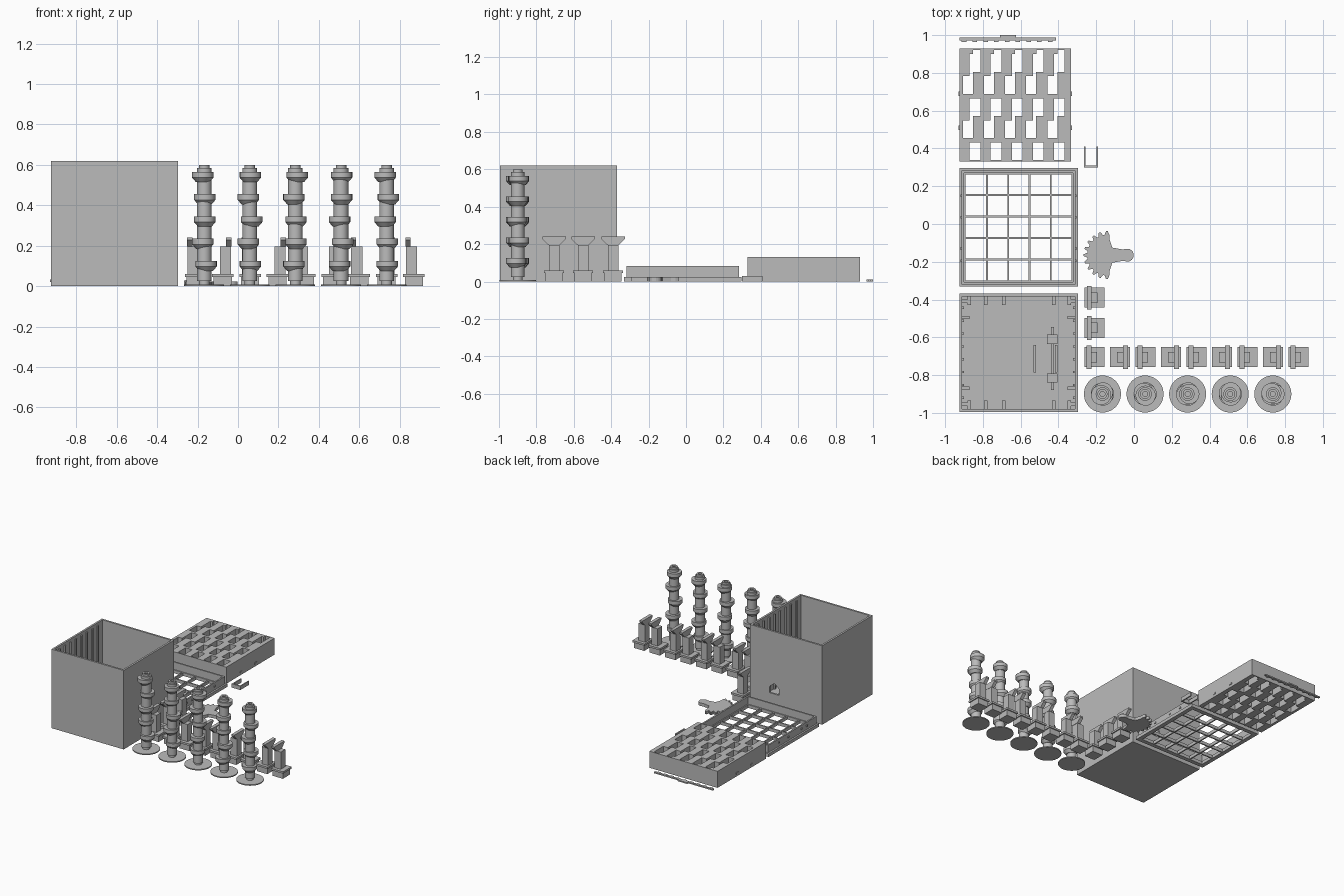
import bpy, bmesh, math
from mathutils import Vector

if "Cube" in bpy.data.objects:
    bpy.data.objects.remove(bpy.data.objects["Cube"])

mat = bpy.data.materials.new("plain_grey")
mat.diffuse_color = (0.5, 0.5, 0.5, 1)
mat.use_nodes = True
mat.node_tree.nodes["Principled BSDF"].inputs["Base Color"].default_value = mat.diffuse_color


def finish(name, bm):
    bmesh.ops.recalc_face_normals(bm, faces=bm.faces)
    me = bpy.data.meshes.new(name)
    bm.to_mesh(me)
    bm.free()
    me.materials.append(mat)
    ob = bpy.data.objects.new(name, me)
    bpy.context.collection.objects.link(ob)
    return ob


def add_box(bm, x0, x1, y0, y1, z0, z1):
    vs = bmesh.ops.create_cube(bm, size=1)["verts"]
    for v in vs:
        v.co = Vector(((x0 + x1) / 2 + v.co.x * (x1 - x0),
                       (y0 + y1) / 2 + v.co.y * (y1 - y0),
                       (z0 + z1) / 2 + v.co.z * (z1 - z0)))


def boxes(name, items):
    bm = bmesh.new()
    for b in items:
        add_box(bm, *b)
    return finish(name, bm)


def add_prism(bm, pts, offset):
    f = bm.faces.new([bm.verts.new(p) for p in pts])
    r = bmesh.ops.extrude_face_region(bm, geom=[f])
    for v in r["geom"]:
        if isinstance(v, bmesh.types.BMVert):
            v.co += Vector(offset)


def add_ring(bm, x0, x1, y0, y1, t, z0, z1):
    add_box(bm, x0, x1, y0, y0 + t, z0, z1)
    add_box(bm, x0, x1, y1 - t, y1, z0, z1)
    add_box(bm, x0, x0 + t, y0 + t, y1 - t, z0, z1)
    add_box(bm, x1 - t, x1, y0 + t, y1 - t, z0, z1)


def add_lathe(bm, profile, x, y, n=24):
    rings = [[bm.verts.new((x + r * math.cos(i * math.tau / n),
                            y + r * math.sin(i * math.tau / n), z)) for i in range(n)]
             for r, z in profile]
    for a, b in zip(rings, rings[1:]):
        for i in range(n):
            j = (i + 1) % n
            bm.faces.new((a[i], a[j], b[j], b[i]))
    bm.faces.new(rings[0])
    bm.faces.new(rings[-1])


# Open case: floor, three walls, back wall with a house-shaped opening
X0, X1, Y0, Y1, H = -0.925, -0.297, -0.995, -0.368, 0.62
T = 0.015
boxes("case_floor", [(X0, X1, Y0, Y1, 0, 0.012)])
boxes("case_walls", [(X0, X0 + T, Y0, Y1, 0.012, H), (X1 - T, X1, Y0, Y1, 0.012, H),
                     (X0 + T, X1 - T, Y0, Y0 + T, 0.012, H)])
back = boxes("case_back_wall", [(X0 + T, X1 - T, Y1 - T, Y1, 0.012, H)])
bm = bmesh.new()
house = [(-0.55, 0.13), (-0.47, 0.13), (-0.47, 0.18), (-0.51, 0.215), (-0.55, 0.18)]
add_prism(bm, [(x, Y1 - 0.05, z) for x, z in house], (0, 0.1, 0))
cutter = finish("opening_cutter", bm)
cutter.hide_render = True
mod = back.modifiers.new("opening", "BOOLEAN")
mod.operation, mod.object = "DIFFERENCE", cutter
bpy.context.view_layer.objects.active = back
bpy.ops.object.modifier_apply(modifier="opening")
bpy.data.objects.remove(cutter)

# Guide ribs standing on the case walls
ribs = []
for x in (-0.872, -0.785, -0.69, -0.425, -0.342):
    ribs.append((x - 0.009, x + 0.009, Y1 - 0.06, Y1 - T, 0.012, 0.06))
    ribs.append((x - 0.009, x + 0.009, Y0 + T, Y0 + 0.06, 0.012, 0.06))
for y in (-0.41, -0.495, -0.87, -0.955):
    ribs.append((X0 + T, X0 + 0.055, y - 0.009, y + 0.009, 0.012, 0.06))
    ribs.append((X1 - 0.055, X1 - T, y - 0.009, y + 0.009, 0.012, 0.06))
for i in range(8):
    y = -0.92 + i * 0.068
    ribs.append((X0 + T, X0 + 0.025, y - 0.006, y + 0.006, 0.012, 0.6))
    ribs.append((X1 - 0.025, X1 - T, y - 0.006, y + 0.006, 0.012, 0.6))
boxes("case_ribs", ribs)

# Axle mount on the case floor
mount = [(-0.532, -0.518, -0.785, -0.64, 0.012, 0.03), (-0.418, -0.404, -0.785, -0.64, 0.012, 0.03),
         (-0.44, -0.424, -0.88, -0.545, 0.03, 0.046)]
for y in (-0.61, -0.815):
    mount.append((-0.46, -0.405, y - 0.024, y + 0.024, 0.012, 0.06))
boxes("axle_mount", mount)

# Grid tray: flange, rim and crossing bars
bm = bmesh.new()
add_ring(bm, X0, X1, -0.332, 0.296, 0.033, 0, 0.025)
add_ring(bm, X0 + 0.013, X1 - 0.013, -0.319, 0.283, 0.012, 0.025, 0.083)
for i in range(4):
    x, y = -0.778 + i * 0.1125, -0.187 + i * 0.1135
    add_box(bm, x - 0.005, x + 0.005, -0.3, 0.265, 0, 0.025)
    add_box(bm, -0.893, -0.329, y - 0.005, y + 0.005, 0, 0.024)
for y in (-0.195, -0.13, 0.035, 0.15):
    for x in (X0 + 0.013, X1 - 0.013):
        add_box(bm, x - 0.006, x + 0.006, y - 0.007, y + 0.007, 0.05, 0.062)
finish("grid_tray", bm)

# Slotted block: rows of staggered openings cut through a lattice
bm = bmesh.new()
xs, ys = [-0.925], [0.33, 0.338]
for c in range(5):
    xs += [-0.905 + c * 0.1115 + d for d in (0, 0.035, 0.053, 0.092)]
xs.append(-0.333)
for r in range(5):
    ys += [0.338 + r * 0.1168 + d for d in (0.03, 0.094, 0.1168)]
ys.append(0.93)


def is_open(i, j):
    k, row, part = (i - 1) % 4, (j - 1) // 3, (j - 1) % 3
    if i < 1 or i > 19 or j < 1 or j > 15 or k == 3:
        return False
    cols = (1, 2) if row % 2 == 0 else (0, 1)
    if part == 2:            # narrow neck or bridge between steps
        return k == 1 if row % 2 else k == 2 and row == 4
    if part == 0 and row % 2 == 0:
        return k in (1, 2)
    return k in cols


grid = [[bm.verts.new((x, y, 0)) for y in ys] for x in xs]
for i in range(len(xs) - 1):
    for j in range(len(ys) - 1):
        if not is_open(i, j):
            bm.faces.new((grid[i][j], grid[i + 1][j], grid[i + 1][j + 1], grid[i][j + 1]))
bmesh.ops.delete(bm, geom=[v for v in bm.verts if not v.link_faces], context="VERTS")
ext = bmesh.ops.extrude_face_region(bm, geom=bm.faces[:])
bmesh.ops.translate(bm, vec=(0, 0, 0.13),
                    verts=[g for g in ext["geom"] if isinstance(g, bmesh.types.BMVert)])
finish("slotted_block", bm)
boxes("block_catches", [(x - 0.005, x + 0.005, y - 0.012, y + 0.012, 0.02, 0.032)
                        for x in (-0.925, -0.333) for y in (0.51, 0.69)])

# Flat rack with small teeth
rack = [(-0.925, -0.412, 0.972, 0.987, 0, 0.01), (-0.71, -0.625, 0.987, 1.0, 0, 0.01)]
for i in range(9):
    x = -0.9 + i * 0.057
    rack.append((x - 0.012, x + 0.012, 0.964, 0.972, 0, 0.01))
boxes("toothed_rack", rack)

# U-shaped clip
boxes("clip", [(-0.265, -0.19, 0.3, 0.311, 0, 0.03), (-0.265, -0.256, 0.311, 0.41, 0, 0.03),
               (-0.199, -0.19, 0.311, 0.41, 0, 0.03)])

# Half gear with a lever
bm = bmesh.new()
gx, gy = -0.14, -0.165
pts = []
for i in range(44):
    a = math.radians(85 + i * 190 / 43)
    r = 0.127 if i % 4 in (1, 2) else 0.108
    pts.append((gx + r * math.cos(a), gy + r * math.sin(a), 0))
pts += [(-0.13, -0.25, 0), (-0.115, -0.205, 0), (-0.06, -0.195, 0)]
pts += [(-0.035 + 0.034 * math.cos(math.radians(a)), gy + 0.034 * math.sin(math.radians(a)), 0)
        for a in range(-90, 91, 20)]
pts += [(-0.06, -0.135, 0), (-0.115, -0.125, 0), (-0.13, -0.08, 0)]
add_prism(bm, pts, (0, 0, 0.024))
finish("half_gear", bm)

# Hammers: footed base, post and flared head, alternately mirrored
spots = [(-0.208, -0.39, 1), (-0.208, -0.55, 1)]
spots += [(-0.21 + i * 0.135, -0.705, 1 if i % 2 == 0 else -1) for i in range(9)]
for x, y, s in spots:
    bm = bmesh.new()
    add_box(bm, x - 0.045, x + 0.045, y - 0.045, y + 0.045, 0, 0.045)
    add_box(bm, x - 0.053, x + 0.053, y - 0.053, y + 0.053, 0.045, 0.06)
    a, b = sorted((x - s * 0.04, x + s * 0.015))
    add_box(bm, a, b, y - 0.028, y + 0.028, 0.06, 0.195)
    head = [(-0.03, 0.195), (0.03, 0.195), (0.063, 0.228), (0.063, 0.24),
            (-0.063, 0.24), (-0.063, 0.228)]
    add_prism(bm, [(x - s * 0.042, y + dy, z) for dy, z in head], (s * 0.026, 0, 0))
    finish("hammer", bm)

# Cam shafts: disc foot, shaft and five eccentric cams with tapered undersides
for c in range(5):
    x, y = -0.167 + c * 0.2255, -0.9
    bm = bmesh.new()
    add_lathe(bm, [(0.098, 0), (0.098, 0.008)], x, y, 48)
    add_lathe(bm, [(0.026, 0.008), (0.026, 0.025), (0.036, 0.025), (0.036, 0.585),
                   (0.026, 0.585), (0.026, 0.6), (0.013, 0.6), (0.013, 0.57)], x, y)
    for k in range(5):
        ang = math.tau * (k * 2 + c) / 5
        cx, cy = x + 0.009 * math.cos(ang), y + 0.009 * math.sin(ang)
        z = 0.075 + k * 0.11
        add_lathe(bm, [(0.034, z), (0.053, z + 0.022), (0.053, z + 0.05)], cx, cy)
    ob = finish("cam_shaft", bm)
    bpy.ops.object.select_all(action="DESELECT")
    ob.select_set(True)
    bpy.context.view_layer.objects.active = ob
    bpy.ops.object.shade_smooth_by_angle(angle=math.radians(30))
